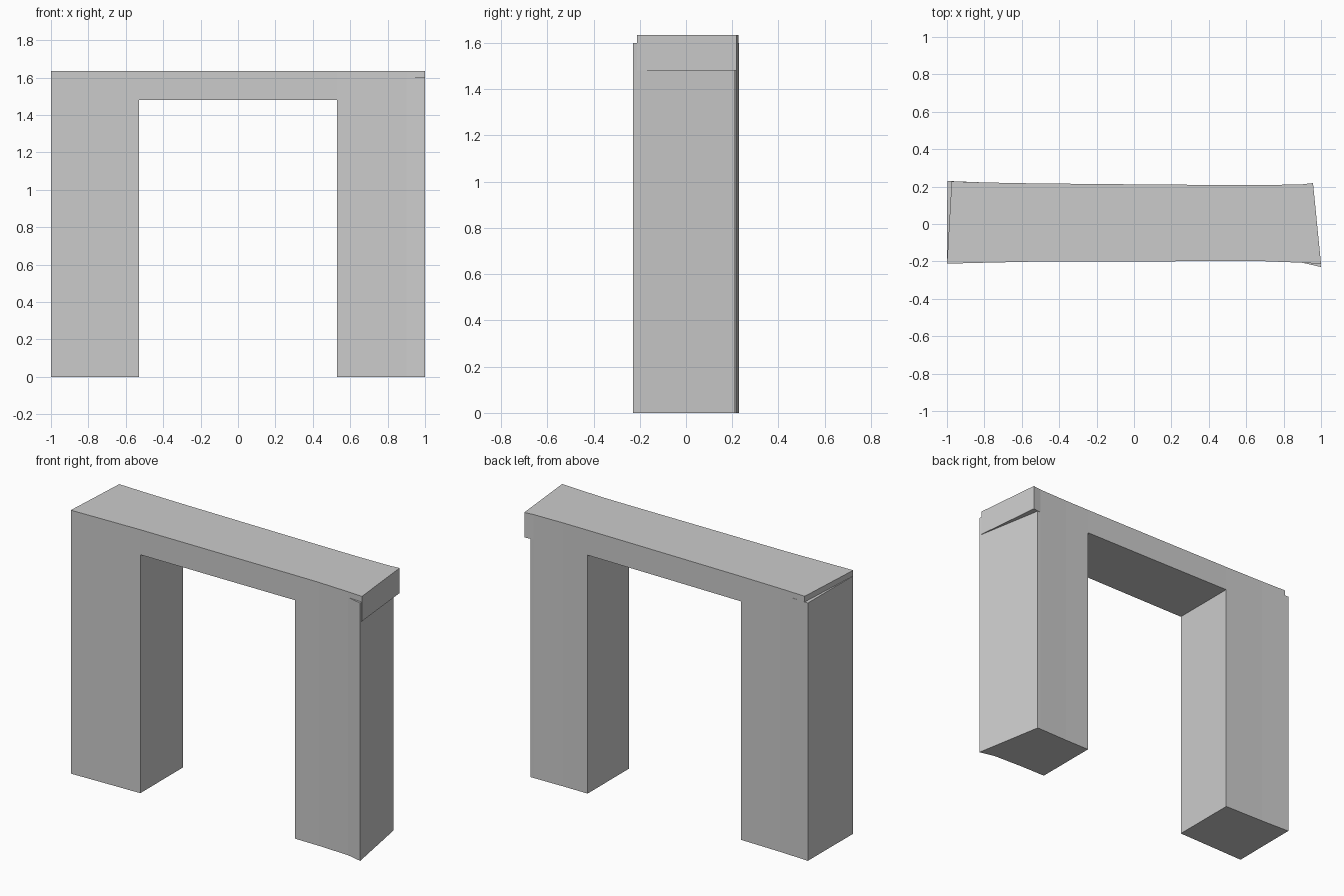
import bpy, bmesh

if "Cube" in bpy.data.objects:
    bpy.data.objects.remove(bpy.data.objects["Cube"])


def prism(name, outline, z0, z1):
    """Extrude a counter-clockwise plan outline from z0 up to z1."""
    bm = bmesh.new()
    low = [bm.verts.new((x, y, z0)) for x, y in outline]
    high = [bm.verts.new((x, y, z1)) for x, y in outline]
    bm.faces.new(low[::-1])
    bm.faces.new(high)
    n = len(outline)
    for i in range(n):
        j = (i + 1) % n
        bm.faces.new((low[i], low[j], high[j], high[i]))
    bmesh.ops.recalc_face_normals(bm, faces=bm.faces)
    mesh = bpy.data.meshes.new(name)
    bm.to_mesh(mesh)
    bm.free()
    obj = bpy.data.objects.new(name, mesh)
    bpy.context.collection.objects.link(obj)
    return obj


# Gently bowed front and back edges shared by the lintel and the piers
front_left = [(-1, -0.212), (-0.8, -0.207), (-0.53, -0.201)]
front_right = [(0.53, -0.198), (0.7, -0.199), (0.9, -0.207)]
back_right = [(0.9, 0.212), (0.7, 0.208), (0.53, 0.208)]
back_left = [(-0.53, 0.217), (-0.8, 0.222)]

# Lintel with skewed ends
prism("lintel",
      front_left + [(0, -0.2)] + front_right + [(1, -0.213), (0.957, 0.219)]
      + back_right + [(0, 0.212)] + back_left + [(-0.975, 0.228)],
      1.48, 1.635)

# Piers, whose outer corners depart slightly from the lintel ends
prism("left_pier", front_left + back_left + [(-0.998, 0.23)], 0, 1.6)
prism("right_pier",
      front_right + [(1, -0.23), (0.921, 0.212)] + back_right, 0, 1.6)
